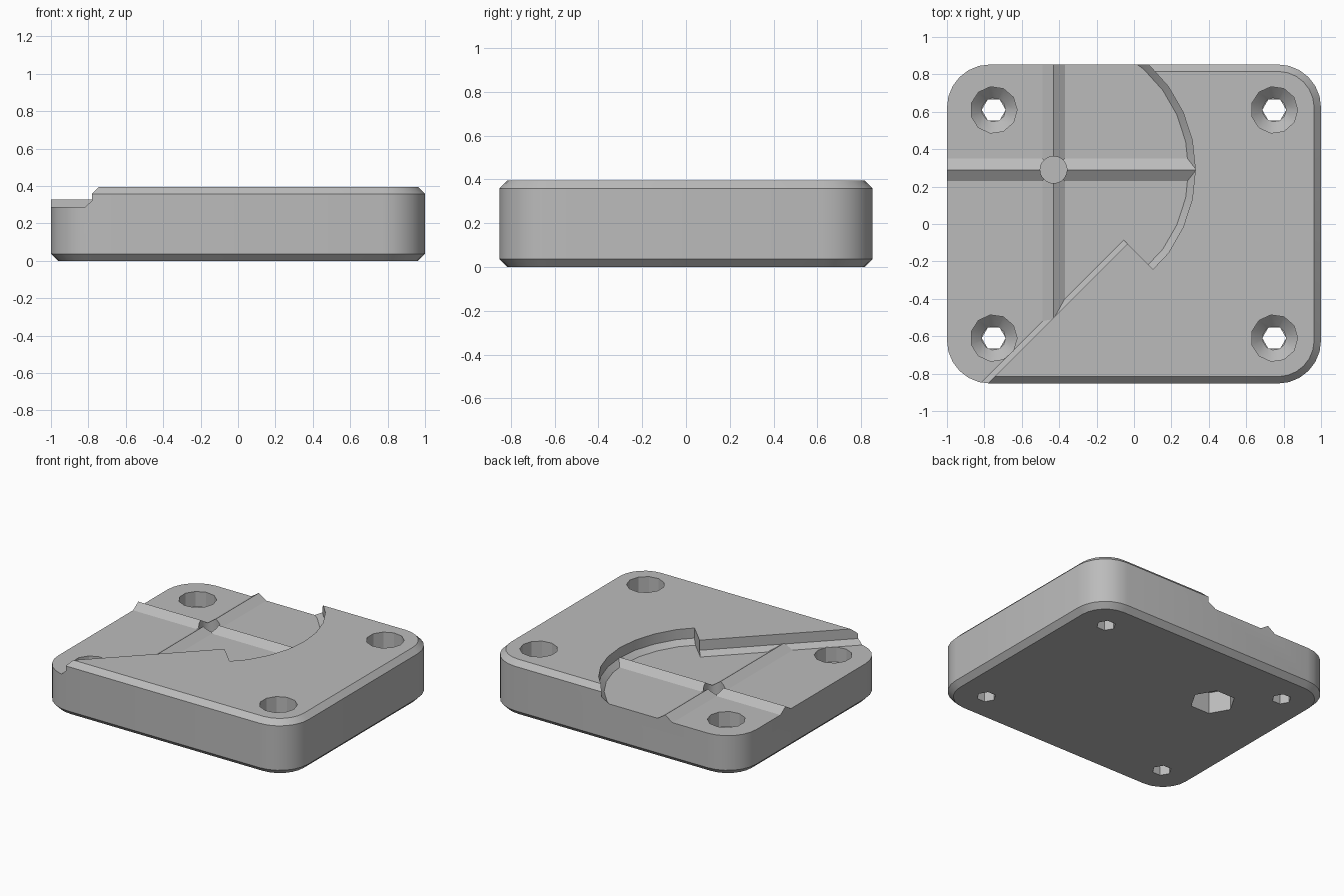
import bpy, bmesh
from math import sin, cos, radians, pi

cube = bpy.data.objects.get("Cube")
if cube:
    bpy.data.objects.remove(cube, do_unlink=True)

HEIGHT, FLOOR, CHAMFER = 0.395, 0.287, 0.037
PIVOT = (-0.43, 0.29)

grey = bpy.data.materials.new("plain_grey")
grey.use_nodes = True
grey.diffuse_color = (0.5, 0.5, 0.5, 1)
grey.node_tree.nodes["Principled BSDF"].inputs["Base Color"].default_value = (0.5, 0.5, 0.5, 1)


def loft(name, rings):
    """Closed solid through rings of equal point count."""
    bm = bmesh.new()
    loops = [[bm.verts.new(p) for p in ring] for ring in rings]
    n = len(loops[0])
    for low, high in zip(loops, loops[1:]):
        for i in range(n):
            j = (i + 1) % n
            bm.faces.new((low[i], low[j], high[j], high[i]))
    bm.faces.new(loops[0][::-1])
    bm.faces.new(loops[-1])
    bmesh.ops.recalc_face_normals(bm, faces=bm.faces)
    mesh = bpy.data.meshes.new(name)
    bm.to_mesh(mesh)
    bm.free()
    mesh.materials.append(grey)
    obj = bpy.data.objects.new(name, mesh)
    bpy.context.collection.objects.link(obj)
    return obj


def at_height(points, z):
    return [(x, y, z) for x, y in points]


def turned(name, centre, sides, profile):
    """Upright turned solid from (radius, height) pairs."""
    cx, cy = centre
    return loft(name, [[(cx + r * cos(2 * pi * i / sides), cy + r * sin(2 * pi * i / sides), z)
                        for i in range(sides)] for r, z in profile])


def subtract(target, cutter):
    cutter.hide_render = True
    mod = target.modifiers.new("cut", "BOOLEAN")
    mod.operation, mod.solver, mod.object = "DIFFERENCE", "EXACT", cutter
    bpy.context.view_layer.objects.active = target
    bpy.ops.object.modifier_apply(modifier=mod.name)
    bpy.data.objects.remove(cutter, do_unlink=True)


def rounded_outline(inset, radius=0.23, steps=6):
    points = []
    for sx, sy, start in ((1, 1, 0), (-1, 1, 90), (-1, -1, 180), (1, -1, 270)):
        for i in range(steps + 1):
            a = radians(start + 90 * i / steps)
            points.append((sx * (1 - radius) + (radius - inset) * cos(a),
                           sy * (0.853 - radius) + (radius - inset) * sin(a)))
    return points


def pocket_outline(radius, reach):
    """Arc about the pivot, a radial step, then a straight diagonal edge."""
    px, py = PIVOT
    d = 0.5 ** 0.5
    points = [(px + radius * cos(radians(a)), py + radius * sin(radians(a)))
              for a in (60, 48, 36, 24, 12, 0, -12, -24, -36)]
    end = radius * 0.992
    points.append((px + end * d, py - end * d))
    corner = (px + reach * d, py - reach * d)
    points += [corner, (corner[0] - 1.2, corner[1] - 1.2), (-2, -1.5), (-2, 1.5), (px, 1.5)]
    return points


# Plate with chamfered rims
plate = loft("plate", [at_height(rounded_outline(inset), z) for inset, z in
                       ((CHAMFER, 0), (0, CHAMFER), (0, HEIGHT - CHAMFER), (CHAMFER, HEIGHT))])

# Recess cutter with a bevelled foot
inner, outer = pocket_outline(0.722, 0.53), pocket_outline(0.758, 0.56)
pocket = loft("pocket_cutter", [at_height(inner, FLOOR), at_height(outer, FLOOR + 0.035),
                                at_height(outer, 0.7)])

# Crossed ridges left standing in the recess
ridge = [(-0.12, FLOOR - 0.04), (0.12, FLOOR - 0.04), (0, FLOOR + 0.04)]
along_x = loft("ridge_along_x", [[(x, PIVOT[1] + o, z) for o, z in ridge] for x in (-3, 2)])
along_y = loft("ridge_along_y", [[(PIVOT[0] + o, y, z) for o, z in ridge] for y in (-2, 3)])
subtract(pocket, along_x)
subtract(pocket, along_y)
subtract(plate, pocket)

# Countersunk screw holes
for x in (-0.75, 0.75):
    for y in (-0.61, 0.61):
        subtract(plate, turned("screw_hole", (x, y), 6, [(0.064, -0.1), (0.064, 0.2)]))
        subtract(plate, turned("screw_head", (x, y), 11,
                               [(0.064, 0.12), (0.125, 0.18), (0.125, 0.6)]))

# Pivot bolt hole above a hexagonal nut pocket
subtract(plate, turned("bolt_hole", PIVOT, 20, [(0.072, 0.17), (0.072, 0.6)]))
subtract(plate, turned("nut_pocket", PIVOT, 6, [(0.15, -0.1), (0.15, 0.155)]))

bpy.ops.object.select_all(action="DESELECT")
plate.select_set(True)
bpy.context.view_layer.objects.active = plate
bpy.ops.object.shade_smooth_by_angle(angle=radians(25))
